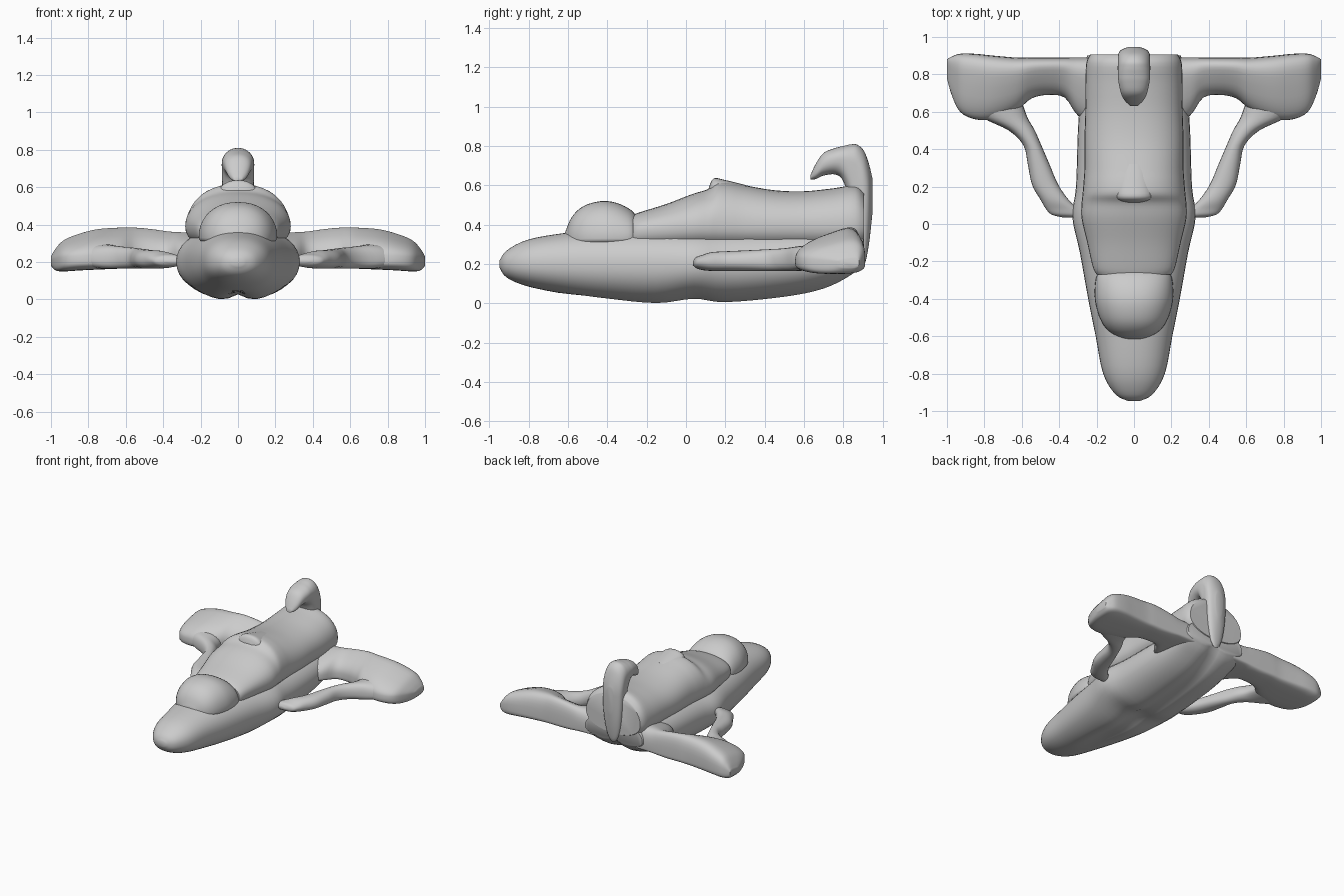
import bpy, bmesh, math
from mathutils import Vector


def catmull(rows, steps):
    """Smoothly resample rows of station values."""
    out = []
    for i in range(len(rows) - 1):
        a, b, c, d = [Vector(rows[min(max(k, 0), len(rows) - 1)]) for k in (i - 1, i, i + 1, i + 2)]
        for s in range(steps):
            t = s / steps
            out.append(0.5 * (2 * b + (c - a) * t + (2 * a - 5 * b + 4 * c - d) * t * t
                              + (3 * b - a - 3 * c + d) * t ** 3))
    out.append(Vector(rows[-1]))
    return out


def loft(name, rows, axis='y', power=2.2, wedge=0.0, cleft=0.0, mirror=False, sides=40, steps=4):
    """Skin rounded sections: row = (position, side centre, half width, z low, z widest, z high)."""
    bm = bmesh.new()
    rings = []
    for pos, c, h, zb, zm, zt in catmull(rows, steps):
        ring = []
        for k in range(sides):
            a = 2 * math.pi * k / sides
            ca, sa = math.cos(a), math.sin(a)
            u = math.copysign(abs(ca) ** (2 / power), ca)
            w = math.copysign(abs(sa) ** (2 / power), sa)
            if w > 0:
                z = zm + (zt - zm) * w * (1 - wedge + wedge * u)
            else:
                z = zm + (zm - zb) * w
                # shallow keel groove, fading out toward the nose
                z += cleft * min(1, max(0, h - 0.2) / 0.06) * math.exp(-(u * h / 0.05) ** 2) * -w
            s = c + h * u
            ring.append(bm.verts.new((s, pos, z) if axis == 'y' else (pos, s, z)))
        rings.append(ring)
    for r, q in zip(rings, rings[1:]):
        for k in range(sides):
            n = (k + 1) % sides
            bm.faces.new((r[k], r[n], q[n], q[k]))
    bm.faces.new(rings[0])
    bm.faces.new(rings[-1])
    bmesh.ops.recalc_face_normals(bm, faces=bm.faces)
    me = bpy.data.meshes.new(name)
    bm.to_mesh(me)
    bm.free()
    ob = bpy.data.objects.new(name, me)
    bpy.context.collection.objects.link(ob)
    if mirror:
        ob.modifiers.new("mirror", 'MIRROR')
    bpy.ops.object.select_all(action='DESELECT')
    ob.select_set(True)
    bpy.context.view_layer.objects.active = ob
    bpy.ops.object.shade_smooth_by_angle(angle=math.radians(50))
    return ob


# Lower hull with twin-lobed belly
loft("lower_hull", [
    (-.947, 0, .03, .18, .20, .22), (-.91, 0, .10, .13, .20, .27), (-.80, 0, .165, .085, .20, .325),
    (-.60, 0, .205, .045, .20, .36), (-.40, 0, .245, .015, .20, .38), (-.15, 0, .29, -.008, .20, .39),
    (.04, 0, .33, .015, .20, .39), (.20, 0, .31, -.003, .20, .39), (.50, 0, .30, .025, .21, .39),
    (.70, 0, .285, .068, .22, .39), (.84, 0, .27, .14, .23, .39), (.90, 0, .25, .20, .26, .38)],
    cleft=.035)

# Upper hull with sloped front
loft("upper_hull", [
    (-.27, 0, .20, .25, .36, .45), (-.23, 0, .22, .25, .37, .465), (-.10, 0, .25, .25, .38, .505),
    (.03, 0, .28, .25, .39, .555), (.11, 0, .28, .25, .39, .58), (.16, 0, .275, .25, .39, .615),
    (.22, 0, .27, .25, .39, .615), (.30, 0, .265, .25, .39, .60), (.45, 0, .265, .25, .39, .575),
    (.60, 0, .26, .25, .39, .57), (.75, 0, .26, .25, .39, .585), (.86, 0, .255, .25, .39, .60),
    (.905, 0, .235, .27, .39, .565)])

# Small hump at the top of the slope
loft("spine_hump", [
    (.115, 0, .05, .50, .56, .585), (.14, 0, .10, .50, .56, .635), (.20, 0, .10, .50, .56, .627),
    (.32, 0, .08, .50, .55, .597)], sides=24)

# Cockpit dome
loft("canopy", [
    (-.615, 0, .05, .30, .33, .36), (-.58, 0, .125, .28, .33, .44), (-.52, 0, .175, .28, .33, .495),
    (-.43, 0, .205, .28, .33, .52), (-.35, 0, .21, .28, .33, .51), (-.28, 0, .20, .28, .33, .475),
    (-.25, 0, .17, .28, .33, .44)])

# Forward-hooked tail fin running down the back
loft("tail_fin", [
    (.632, 0, .02, .63, .64, .65), (.66, 0, .05, .632, .67, .71), (.70, 0, .07, .65, .71, .765),
    (.76, 0, .083, .655, .73, .79), (.80, 0, .086, .62, .73, .80), (.835, 0, .087, .50, .72, .808),
    (.87, 0, .086, .30, .70, .807), (.905, 0, .085, .20, .63, .775), (.93, 0, .07, .30, .58, .71),
    (.947, 0, .03, .45, .58, .64)])

# Wings: wedge sections, tall square trailing edge, swept round tips
TE = .89
outline = [  # x, leading edge y, trailing edge y, z low, z high
    (.18, .50, TE, .18, .39), (.30, .58, TE, .18, .39), (.37, .675, TE, .175, .395),
    (.46, .69, TE, .17, .41), (.55, .67, TE, .17, .42), (.63, .605, TE, .165, .42),
    (.75, .56, .90, .16, .41), (.85, .56, .91, .155, .38), (.93, .60, .91, .15, .34),
    (.975, .69, .895, .155, .285), (1.0, .78, .88, .18, .235)]
loft("wing", [(x, (l + t) / 2, (t - l) / 2, zb, .21, zt) for x, l, t, zb, zt in outline],
     axis='x', power=3.2, wedge=.28, mirror=True)

# Curved struts joining wings to hull
loft("wing_strut", [
    (.035, .33, .05, .195, .205, .215), (.05, .36, .08, .18, .205, .235), (.08, .385, .085, .17, .21, .245),
    (.13, .425, .075, .165, .21, .26), (.21, .475, .07, .165, .21, .265), (.32, .51, .058, .165, .21, .27),
    (.42, .543, .048, .165, .21, .275), (.50, .60, .07, .165, .21, .28), (.57, .69, .12, .165, .21, .29),
    (.66, .74, .14, .17, .21, .30)], mirror=True, sides=24)
